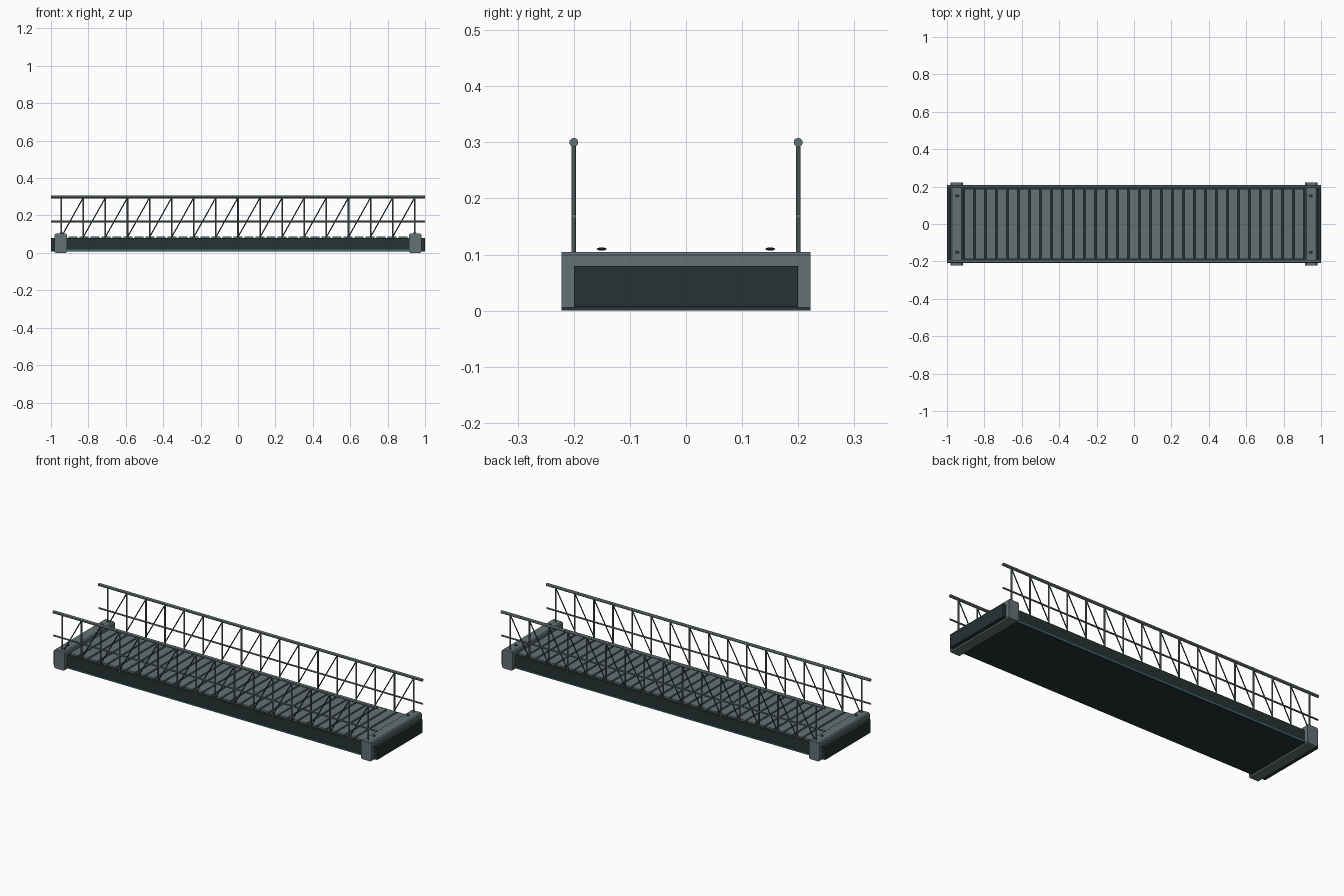
import bpy
import bmesh
from mathutils import Vector

cube = bpy.data.objects.get("Cube")
if cube:
    bpy.data.objects.remove(cube, do_unlink=True)


def material(name, rgb):
    m = bpy.data.materials.new(name)
    m.use_nodes = True
    m.diffuse_color = (*rgb, 1)
    m.node_tree.nodes["Principled BSDF"].inputs["Base Color"].default_value = (*rgb, 1)
    return m


GREY = material("grey steel", (0.125, 0.165, 0.17))
DARK = material("dark steel", (0.019, 0.032, 0.032))
TEAL = material("teal trim", (0.05, 0.17, 0.18))


def finish(name, bm, mat, smooth=False):
    mesh = bpy.data.meshes.new(name)
    bm.to_mesh(mesh)
    bm.free()
    mesh.materials.append(mat)
    obj = bpy.data.objects.new(name, mesh)
    bpy.context.collection.objects.link(obj)
    if smooth:
        bpy.ops.object.select_all(action='DESELECT')
        obj.select_set(True)
        bpy.context.view_layer.objects.active = obj
        bpy.ops.object.shade_smooth_by_angle()
    return obj


def add_box(bm, x, y, z):
    """Box from (low, high) pairs on each axis."""
    verts = bmesh.ops.create_cube(bm, size=1)["verts"]
    for v in verts:
        v.co = Vector([lo + (c + 0.5) * (hi - lo) for c, (lo, hi) in zip(v.co, (x, y, z))])
    return verts


def add_rod(bm, a, b, radius, sides=8):
    """Capped cylinder between two points."""
    a, b = Vector(a), Vector(b)
    d = b - a
    verts = bmesh.ops.create_cone(bm, cap_ends=True, segments=sides, radius1=radius,
                                  radius2=radius, depth=d.length)["verts"]
    turn = d.to_track_quat('Z', 'Y')
    for v in verts:
        v.co = turn @ v.co + (a + b) / 2


# Main beam under the deck
bm = bmesh.new()
add_box(bm, (-1, 1), (-0.2, 0.2), (0.007, 0.08))
finish("deck_beam", bm, DARK)

# Trim strips along the lower edges
bm = bmesh.new()
for s in (-1, 1):
    add_box(bm, (-0.92, 0.92), sorted((s * 0.199, s * 0.204)), (0.009, 0.017))
finish("side_trim", bm, TEAL)

# Deck planks with narrow gaps
PLANKS, START = 31, -0.912
pitch = -2 * START / PLANKS
bm = bmesh.new()
for i in range(PLANKS):
    x = START + i * pitch
    add_box(bm, (x + 0.005, x + pitch - 0.005), (-0.187, 0.187), (0.079, 0.089))
finish("deck_planks", bm, GREY)

# End collars with chamfered long edges, and their bolts
for side, s in (("left", 1), ("right", -1)):
    bm = bmesh.new()
    add_box(bm, sorted((s * 0.915, s * 0.98)), (-0.222, 0.222), (0, 0.105))
    long_edges = [e for e in bm.edges if abs(e.verts[0].co.y - e.verts[1].co.y) > 0.1]
    bmesh.ops.bevel(bm, geom=long_edges, offset=0.006, segments=1, affect='EDGES')
    finish(side + "_end_collar", bm, GREY)

    bm = bmesh.new()
    for y in (-0.15, 0.15):
        ball = bmesh.ops.create_uvsphere(bm, u_segments=12, v_segments=6, radius=0.009)["verts"]
        for v in ball:
            v.co = Vector((s * 0.945 + v.co.x, y + v.co.y, 0.11 + v.co.z * 0.3))
    finish(side + "_bolts", bm, DARK, True)

# Railings: two rails, posts and slanted braces on each side
BAYS, END, TOP = 16, 0.945, 0.3
xs = [-END + 2 * END * i / BAYS for i in range(BAYS + 1)]
for side, y in (("front", -0.2), ("back", 0.2)):
    bm = bmesh.new()
    add_rod(bm, (-1, y, TOP), (1, y, TOP), 0.008, 12)
    finish(side + "_handrail", bm, GREY, True)

    bm = bmesh.new()
    add_rod(bm, (-1, y, 0.168), (1, y, 0.168), 0.0045)
    finish(side + "_middle_rail", bm, GREY, True)

    bm = bmesh.new()
    for x in xs:
        add_rod(bm, (x, y, 0.075), (x, y, TOP), 0.0042)
    finish(side + "_posts", bm, GREY, True)

    bm = bmesh.new()
    for x0, x1 in zip(xs, xs[1:]):
        add_rod(bm, (x0, y, 0.085), (x1, y, TOP - 0.004), 0.003, 6)
    finish(side + "_braces", bm, DARK, True)
